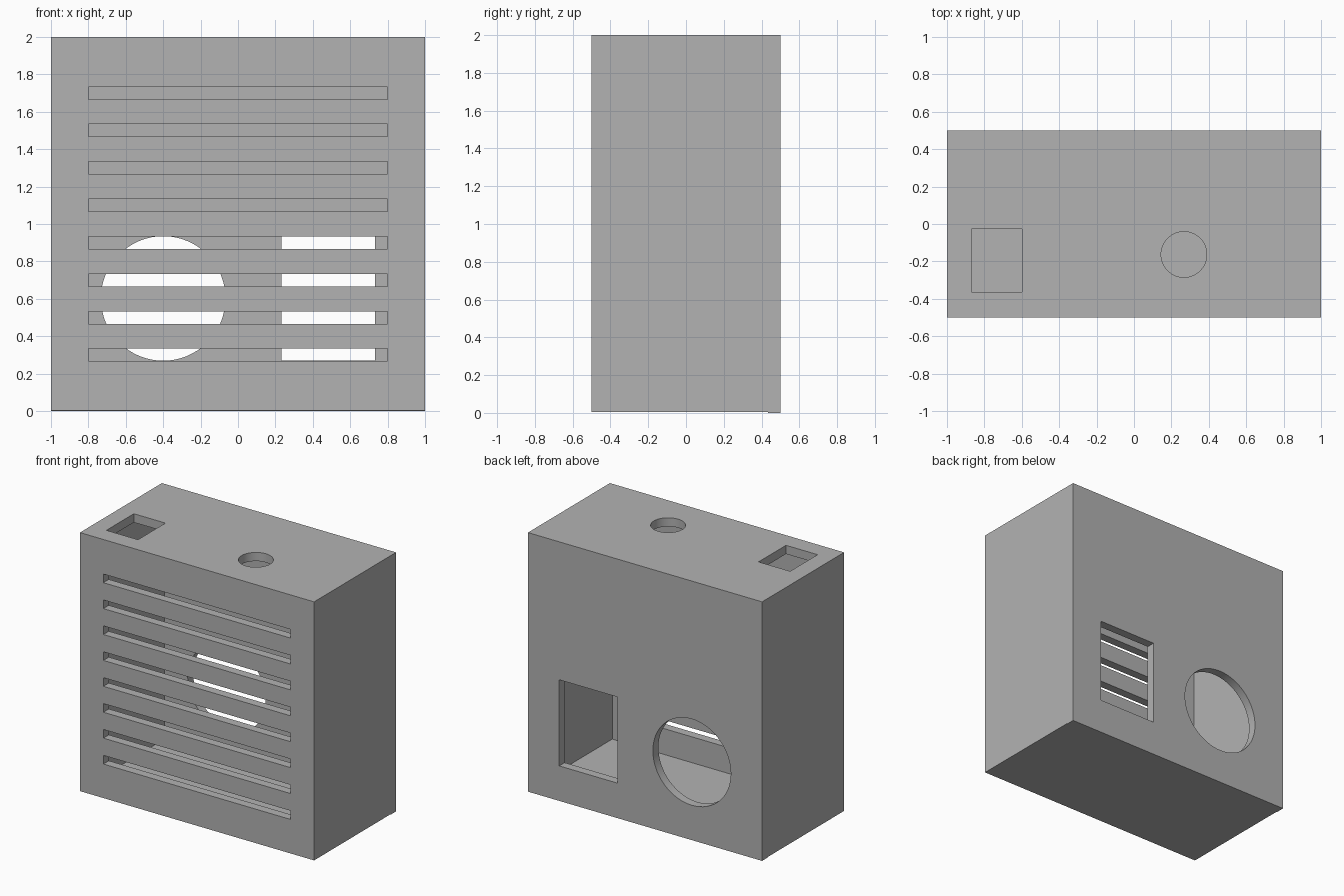
import bpy
import math
from mathutils import Matrix

cube = bpy.data.objects.get("Cube")
if cube:
    bpy.data.objects.remove(cube, do_unlink=True)

WALL = 0.067
LIP = 0.004  # the back panel reaches slightly below the body

grey = bpy.data.materials.new("plain grey")
grey.use_nodes = True
grey.diffuse_color = (0.448, 0.448, 0.448, 1)
grey.node_tree.nodes["Principled BSDF"].inputs["Base Color"].default_value = grey.diffuse_color


def box(name, low, high):
    """Axis-aligned box between two corners."""
    bpy.ops.mesh.primitive_cube_add(size=1)
    ob = bpy.context.object
    ob.name = name
    size = [h - l for l, h in zip(low, high)]
    middle = [(h + l) / 2 for l, h in zip(low, high)]
    ob.data.transform(Matrix.Translation(middle) @ Matrix.Diagonal((*size, 1)))
    ob.data.materials.append(grey)
    return ob


def rod(name, centre, radius, depth, tilt=0):
    """Round cutter, upright or tilted about x."""
    bpy.ops.mesh.primitive_cylinder_add(vertices=64, radius=radius, depth=depth)
    ob = bpy.context.object
    ob.name = name
    ob.data.transform(Matrix.Translation(centre) @ Matrix.Rotation(tilt, 4, "X"))
    ob.data.materials.append(grey)
    return ob


def cut(target, cutter):
    """Subtract a cutter and discard it."""
    cutter.hide_render = True
    mod = target.modifiers.new("cut", "BOOLEAN")
    mod.operation = "DIFFERENCE"
    mod.solver = "EXACT"
    mod.object = cutter
    bpy.ops.object.select_all(action="DESELECT")
    bpy.context.view_layer.objects.active = target
    target.select_set(True)
    bpy.ops.object.modifier_apply(modifier=mod.name)
    bpy.data.objects.remove(cutter, do_unlink=True)


# Body: hollow case, open at the back
inner = 0.5 - WALL
body = box("case_body", (-1, -0.5, LIP), (1, inner, 2))
cut(body, box("cavity", (WALL - 1, -inner, WALL), (1 - WALL, 0.7, 2 - WALL)))

# Front ventilation slots
for i in range(8):
    z = 0.3 + 0.2 * i
    cut(body, box("slot", (-0.8, -0.6, z - WALL / 2), (0.8, -0.3, z + WALL / 2)))

# Square and round openings in the top
cut(body, box("top_square", (-0.87, -0.363, 1.8), (-0.6, -0.028, 2.2)))
cut(body, rod("top_round", (0.267, -0.163, 2), 0.122, 0.4))

# Back panel with a rectangular and a round opening
back = box("back_panel", (-1, inner, 0), (1, 0.5, 2))
cut(back, box("back_rectangle", (0.233, 0.3, 0.27), (0.733, 0.7, 0.935)))
cut(back, rod("back_round", (-0.4, 0.5, 0.602), 0.333, 0.6, math.pi / 2))

# Smooth the round hole walls, keep edges sharp
for ob in (body, back):
    bpy.ops.object.select_all(action="DESELECT")
    bpy.context.view_layer.objects.active = ob
    ob.select_set(True)
    bpy.ops.object.shade_smooth_by_angle(angle=math.radians(30))
